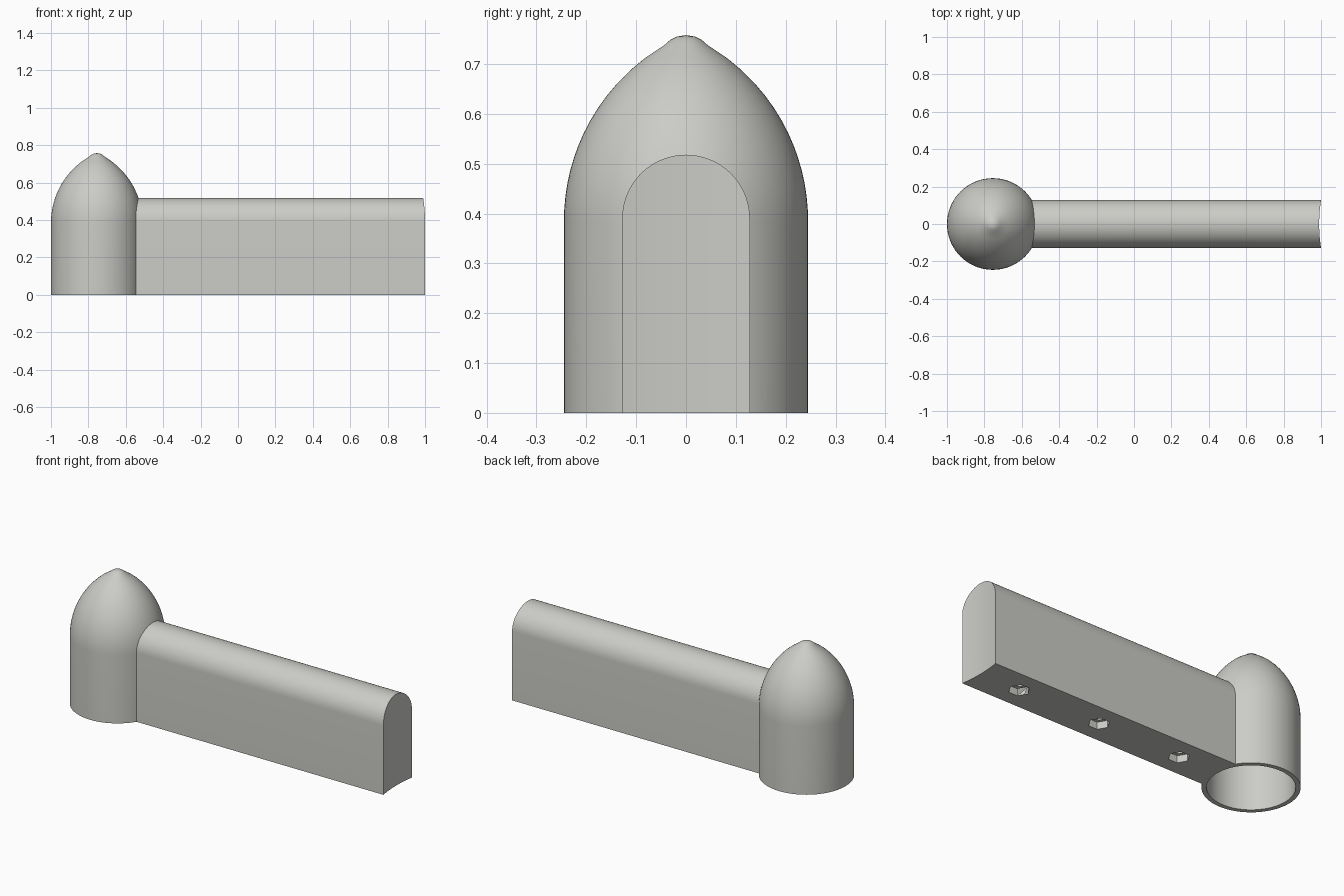
import bpy, bmesh, math

if "Cube" in bpy.data.objects:
    bpy.data.objects.remove(bpy.data.objects["Cube"])

grey = bpy.data.materials.new("light_grey")
grey.diffuse_color = (0.60, 0.60, 0.57, 1)
grey.use_nodes = True
grey.node_tree.nodes["Principled BSDF"].inputs["Base Color"].default_value = grey.diffuse_color

POST_X, POST_R, SPRING = -0.755, 0.245, 0.385   # post axis, radius, start of dome
ARC, SHELL = 0.41, 0.025                        # dome arc radius, shell thickness
HALF, WALL_Z = 0.128, 0.39                      # wall half width, start of rounded top


def make(name, verts, faces):
    mesh = bpy.data.meshes.new(name)
    mesh.from_pydata(verts, [], faces)
    bm = bmesh.new()
    bm.from_mesh(mesh)
    bmesh.ops.remove_doubles(bm, verts=bm.verts, dist=1e-5)
    bmesh.ops.recalc_face_normals(bm, faces=bm.faces)
    bm.to_mesh(mesh)
    bm.free()
    obj = bpy.data.objects.new(name, mesh)
    bpy.context.collection.objects.link(obj)
    mesh.materials.append(grey)
    return obj


def smooth(obj):
    bpy.ops.object.select_all(action='DESELECT')
    obj.select_set(True)
    bpy.context.view_layer.objects.active = obj
    bpy.ops.object.shade_smooth_by_angle(angle=math.radians(30))


def dome_radius(z):
    dz = max(0, z - SPRING)
    return POST_R - ARC + math.sqrt(ARC ** 2 - dz ** 2)


# Hollow post: pointed dome outside, matching cavity inside, open at the bottom
levels = [SPRING + (0.738 - SPRING) * i / 14 for i in range(15)]
outer = [(POST_R, 0)] + [(dome_radius(z), z) for z in levels]
outer += [(0.032, 0.748), (0.018, 0.755), (0, 0.758)]
inner = [(POST_R - SHELL, 0)]
inner += [(dome_radius(z) - SHELL, z) for z in levels if dome_radius(z) > SHELL + 0.02]
inner.append((0, 0.725))
profile = inner[::-1] + outer
N = 72
verts = [(POST_X + r * math.cos(2 * math.pi * k / N), r * math.sin(2 * math.pi * k / N), z)
         for r, z in profile for k in range(N)]
faces = [(i * N + k, i * N + (k + 1) % N, (i + 1) * N + (k + 1) % N, (i + 1) * N + k)
         for i in range(len(profile) - 1) for k in range(N)]
smooth(make("post", verts, faces))

# Wall: rounded top, left end hugging the post, right end slightly hollowed
M = 28
verts = []
for i in range(M + 1):
    a = math.pi * i / M
    y = -HALF * math.cos(a)
    top = WALL_Z + HALF * math.sin(a)
    right = 1 - 0.01 * (1 - (y / HALF) ** 2)
    for z in (0, top):
        left = POST_X + math.sqrt((dome_radius(z) - 0.004) ** 2 - y * y)
        verts += [(left, y, z), (right, y, z)]
faces = [(0, 1, 3, 2), (4 * M, 4 * M + 1, 4 * M + 3, 4 * M + 2)]
for i in range(M):
    p, q = 4 * i, 4 * i + 4
    faces += [(p + a, p + b, q + b, q + a) for a, b in ((0, 1), (2, 3), (0, 2), (1, 3))]
wall = make("wall", verts, faces)


# Fixing holes in the underside: hexagonal recess and round bore
def prism(name, x, r, sides, z0, z1):
    ring = [(x + r * math.cos(2 * math.pi * k / sides), r * math.sin(2 * math.pi * k / sides))
            for k in range(sides)]
    v = [(px, py, z) for z in (z0, z1) for px, py in ring]
    f = [tuple(range(sides)), tuple(range(sides, 2 * sides))]
    f += [(k, (k + 1) % sides, sides + (k + 1) % sides, sides + k) for k in range(sides)]
    return make(name, v, f)


cutters = []
for x in (-0.29, 0.225, 0.74):
    cutters.append(prism("recess_cutter", x, 0.055, 6, -0.05, 0.04))
    cutters.append(prism("bore_cutter", x, 0.03, 24, -0.06, 0.2))
bpy.context.view_layer.objects.active = wall
for cutter in cutters:
    mod = wall.modifiers.new("hole", 'BOOLEAN')
    mod.operation, mod.solver, mod.object = 'DIFFERENCE', 'EXACT', cutter
    bpy.ops.object.modifier_apply(modifier=mod.name)
for cutter in cutters:
    bpy.data.objects.remove(cutter)
smooth(wall)
